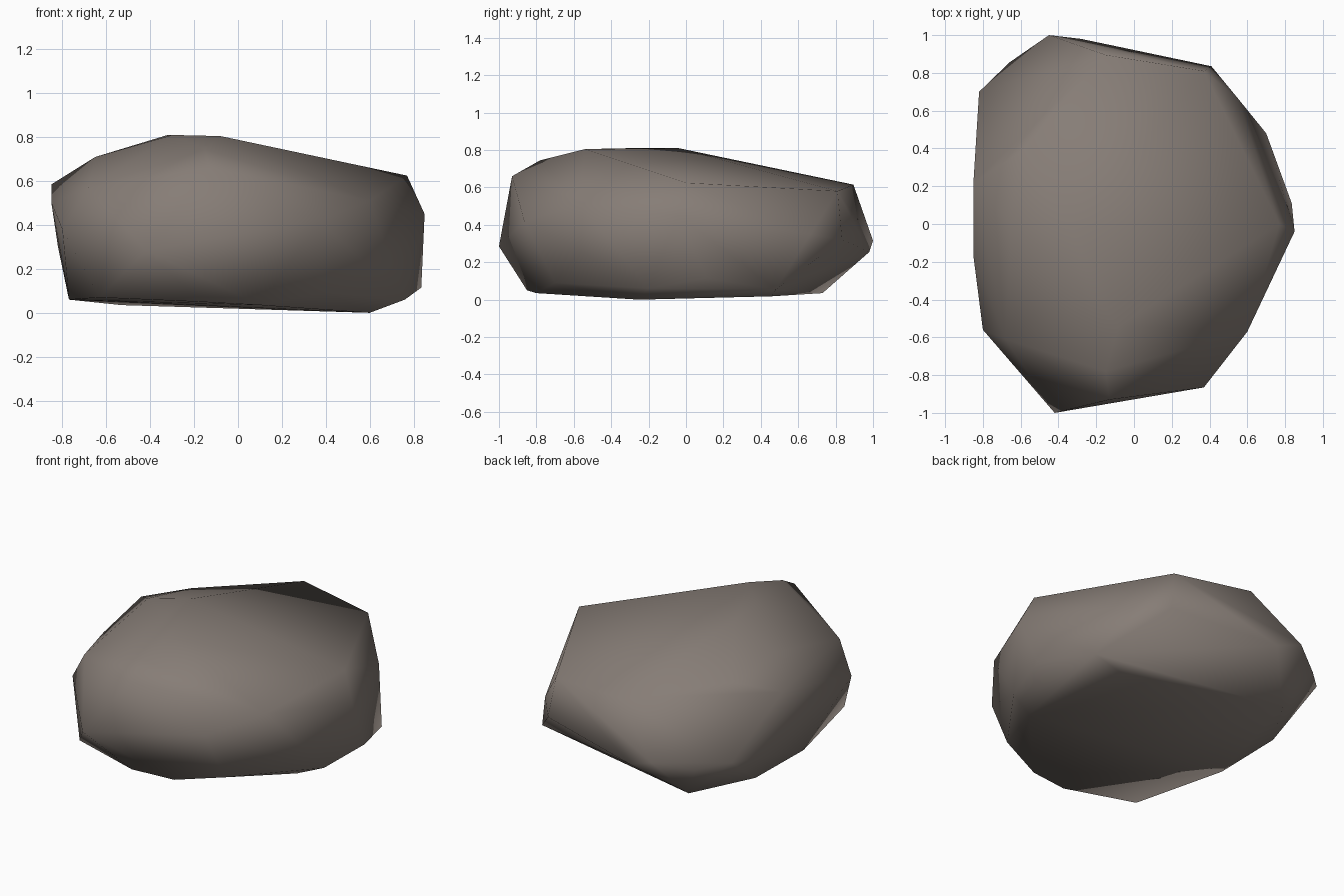
import bpy
import bmesh

# Stone colour
stone = bpy.data.materials.new("warm grey stone")
stone.diffuse_color = (0.24, 0.205, 0.182, 1.0)

# Corners of the boulder, grouped by level from the ground up
base = [(0.60, -0.25, 0.0), (0.50, 0.46, 0.018), (0.76, -0.20, 0.06), (0.835, 0.11, 0.115),
        (0.70, 0.48, 0.055), (-0.53, 0.73, 0.035), (-0.76, 0.37, 0.06), (-0.77, -0.11, 0.06),
        (-0.63, -0.73, 0.07), (-0.17, -0.85, 0.05), (0.10, -0.80, 0.035), (0.39, -0.70, 0.09)]
waist = [(-0.45, 1.0, 0.315), (-0.28, 0.98, 0.255), (0.41, 0.835, 0.32), (0.55, 0.665, 0.35),
         (0.85, -0.04, 0.45), (0.60, -0.57, 0.51), (0.37, -0.865, 0.42), (-0.42, -1.0, 0.285),
         (-0.80, -0.56, 0.38), (-0.85, -0.17, 0.50), (-0.82, 0.70, 0.30), (-0.66, 0.855, 0.27)]
crown = [(-0.15, 0.895, 0.615), (0.37, 0.81, 0.58), (0.77, 0.0, 0.625), (-0.13, -0.93, 0.66),
         (-0.15, -0.78, 0.745), (-0.68, -0.61, 0.57), (-0.85, 0.22, 0.585), (-0.65, 0.0, 0.71),
         (-0.60, 0.38, 0.645), (-0.08, -0.54, 0.805), (-0.30, -0.30, 0.81), (-0.32, -0.04, 0.81)]

# Boulder: the convex skin around the corners
bm = bmesh.new()
for level in (base, waist, crown):
    for p in level:
        bm.verts.new(p)
bmesh.ops.convex_hull(bm, input=bm.verts[:])
loose = [v for v in bm.verts if not v.link_faces]
bmesh.ops.delete(bm, geom=loose, context='VERTS')
bmesh.ops.recalc_face_normals(bm, faces=bm.faces[:])
for f in bm.faces:
    f.smooth = True

mesh = bpy.data.meshes.new("boulder")
bm.to_mesh(mesh)
bm.free()
mesh.materials.append(stone)
boulder = bpy.data.objects.new("boulder", mesh)
bpy.context.collection.objects.link(boulder)
